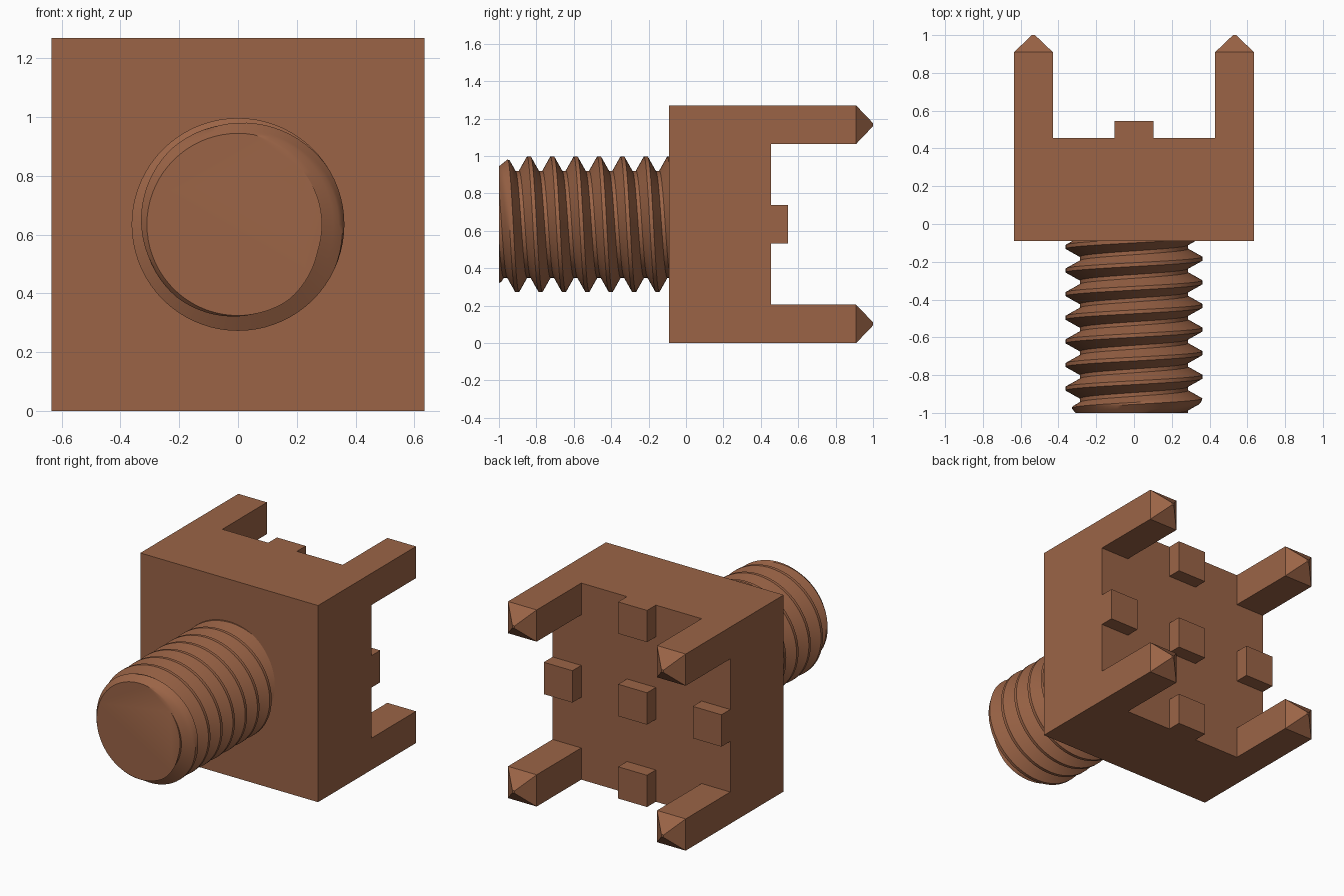
import bpy, bmesh, math
from mathutils import Vector

cube = bpy.data.objects.get("Cube")
if cube:
    bpy.data.objects.remove(cube, do_unlink=True)

HALF = 0.635                      # half width of the block
CZ = HALF                         # height of the bolt axis
FACE_Y, BACK_Y = -0.09, 0.455     # front and back of the block
PAD_Y, PRONG_Y, TIP_Y = 0.545, 0.91, 1.0

# Single brown colour
COLOUR = (0.328, 0.127, 0.0615, 1.0)
brown = bpy.data.materials.new("brown")
brown.use_nodes = True
brown.diffuse_color = COLOUR
brown.node_tree.nodes["Principled BSDF"].inputs["Base Color"].default_value = COLOUR


def make_object(name, bm):
    bmesh.ops.recalc_face_normals(bm, faces=bm.faces[:])
    mesh = bpy.data.meshes.new(name)
    bm.to_mesh(mesh)
    bm.free()
    mesh.materials.append(brown)
    obj = bpy.data.objects.new(name, mesh)
    bpy.context.collection.objects.link(obj)
    return obj


def raise_faces(bm, faces, y, scale=1.0):
    """Extrude each face separately to depth y, scaling it about its centre."""
    new = bmesh.ops.extrude_discrete_faces(bm, faces=faces)["faces"]
    for f in new:
        c = f.calc_center_median()
        for v in f.verts:
            v.co = c + (v.co - c) * scale
            v.co.y = y
    return new


# Block: a box cut into a 5 x 5 grid, with prongs and pads raised from the back
bm = bmesh.new()
bmesh.ops.create_cube(bm, size=1)
for v in bm.verts:
    v.co = Vector((v.co.x * 2 * HALF,
                   BACK_Y if v.co.y > 0 else FACE_Y,
                   v.co.z * 2 * HALF + CZ))
for cut in (-0.43, -0.103, 0.103, 0.43):
    for co, no in (((cut, 0, 0), (1, 0, 0)), ((0, 0, CZ + cut), (0, 0, 1))):
        bmesh.ops.bisect_plane(bm, geom=bm.verts[:] + bm.edges[:] + bm.faces[:],
                               plane_co=co, plane_no=no)
bm.normal_update()

prongs, pads = [], []
for f in bm.faces:
    if f.normal.y < 0.9:
        continue
    c = f.calc_center_median()
    ax, az = abs(c.x), abs(c.z - CZ)
    if ax > 0.43 and az > 0.43:
        prongs.append(f)
    elif (ax < 0.1 or ax > 0.43) and (az < 0.1 or az > 0.43):
        pads.append(f)
raise_faces(bm, pads, PAD_Y)
ends = raise_faces(bm, prongs, PRONG_Y)
raise_faces(bm, ends, TIP_Y, 0.08)          # pointed prong tips
make_object("pronged_block", bm)

# Threaded stud: helical rows of crest, flank and root points, trimmed at both ends
PITCH, CREST, ROOT, FLAT = 0.125, 0.362, 0.286, 0.01
START, END = -1.0, FACE_Y + 0.01
SEG, SUB = 72, 4
FLANK = PITCH / 2 - 2 * FLAT


def radius(y, dist):
    """Thread radius at a distance from the crest, limited by the end chamfer."""
    d = abs((dist + PITCH / 2) % PITCH - PITCH / 2)
    t = min(max((d - FLAT) / FLANK, 0), 1)
    return min(CREST + (ROOT - CREST) * t, 0.31 + 0.8 * (y - START))


offsets = [-FLAT]
offsets += [FLAT + FLANK * i / SUB for i in range(SUB + 1)]
offsets += [PITCH / 2 + FLAT + FLANK * i / SUB for i in range(SUB)]
rows = [turn * PITCH + o for turn in range(-2, 9) for o in offsets]

bm = bmesh.new()
columns = []
for j in range(SEG + 1):
    a = 2 * math.pi * j / SEG                # clockwise from the top
    crest_y = -0.965 + PITCH * j / SEG
    col = []
    for o in rows:
        y = min(max(crest_y + o, START), END)
        r = radius(y, y - crest_y)
        col.append(bm.verts.new((r * math.sin(a), y, CZ + r * math.cos(a))))
    columns.append(col)
for left, right in zip(columns, columns[1:]):
    for i in range(len(rows) - 1):
        quad = (left[i], left[i + 1], right[i + 1], right[i])
        ys = [v.co.y for v in quad]
        if max(ys) - min(ys) > 1e-6:
            bm.faces.new(quad)
bmesh.ops.remove_doubles(bm, verts=bm.verts[:], dist=1e-5)
bmesh.ops.delete(bm, geom=[v for v in bm.verts if not v.link_faces], context="VERTS")
bmesh.ops.holes_fill(bm, edges=[e for e in bm.edges if e.is_boundary], sides=0)
stud = make_object("threaded_stud", bm)

bpy.ops.object.select_all(action="DESELECT")
stud.select_set(True)
bpy.context.view_layer.objects.active = stud
bpy.ops.object.shade_smooth_by_angle(angle=math.radians(30))
